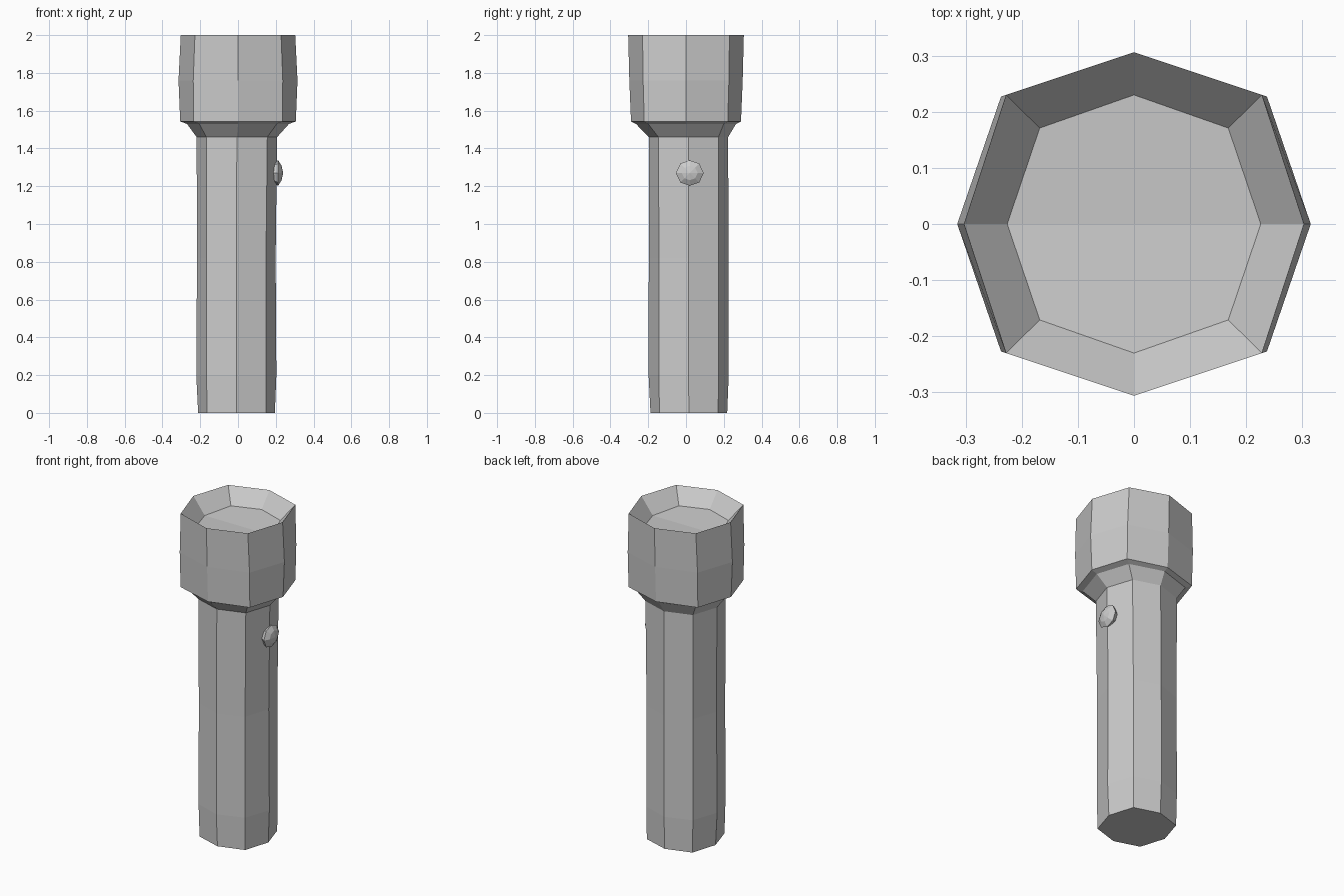
import bpy, bmesh
from mathutils import Matrix, Vector

if "Cube" in bpy.data.objects:
    bpy.data.objects.remove(bpy.data.objects["Cube"])


def octagon(z, cx, cy, ax, ay, dx, dy):
    """Eight-sided ring: ax/ay reach the axes, dx/dy the diagonals."""
    flat = [(ax, 0), (dx, dy), (0, ay), (-dx, dy),
            (-ax, 0), (-dx, -dy), (0, -ay), (dx, -dy)]
    return [Vector((cx + x, cy + y, z)) for x, y in flat]


def loft(name, rings, cap_start=False, cap_end=False, matrix=None):
    bm = bmesh.new()
    loops = [[bm.verts.new(p) for p in octagon(*r)] for r in rings]
    for a, b in zip(loops, loops[1:]):
        for i in range(8):
            j = (i + 1) % 8
            bm.faces.new((a[i], a[j], b[j], b[i]))
    if cap_start:
        bm.faces.new(loops[0][::-1])
    if cap_end == "fold":
        # floor split along the x axis, very slightly hollow
        e = loops[-1]
        e[0].co.z -= 0.01
        e[4].co.z -= 0.01
        bm.faces.new(e[0:5])
        bm.faces.new(e[4:] + e[:1])
    elif cap_end == "point":
        e = loops[-1]
        c = bm.verts.new(sum((v.co for v in e), Vector()) / 8 + Vector((0, 0, 0.008)))
        for i in range(8):
            bm.faces.new((e[i], e[(i + 1) % 8], c))
    if matrix:
        bm.transform(matrix)
    mesh = bpy.data.meshes.new(name)
    bm.to_mesh(mesh)
    bm.free()
    obj = bpy.data.objects.new(name, mesh)
    bpy.context.collection.objects.link(obj)
    return obj


# ring shared by the handle neck and the head
neck = (1.53, 0.0, 0.0, 0.27, 0.265, 0.205, 0.2)

# handle, slightly off centre, flaring out at the neck
loft("handle", [
    (0.0, -0.008, 0.015, 0.203, 0.203, 0.155, 0.155),
    (0.2, -0.009, 0.014, 0.212, 0.212, 0.158, 0.158),
    (0.82, -0.009, 0.014, 0.208, 0.211, 0.157, 0.157),
    (1.46, -0.006, 0.013, 0.213, 0.21, 0.161, 0.159),
    neck,
], cap_start=True)

# lamp head with a sunken reflector dish
loft("lamp_head", [
    neck,
    (1.543, 0.0, 0.0, 0.306, 0.291, 0.235, 0.221),
    (1.76, 0.0, 0.0, 0.315, 0.3, 0.237, 0.227),
    (2.0, 0.0, 0.0, 0.303, 0.306, 0.228, 0.23),
    (1.91, 0.0, 0.0, 0.226, 0.23, 0.168, 0.171),
], cap_end="fold")

# faceted switch button pointing to the right side
side = Matrix.Translation((0, 0.02, 1.27)) @ Matrix.Rotation(1.570796, 4, 'Y')
loft("switch_button", [
    (0.183, 0, 0, 0.055, 0.055, 0.039, 0.039),
    (0.213, 0, 0, 0.067, 0.074, 0.05, 0.05),
    (0.231, 0, 0, 0.038, 0.042, 0.028, 0.028),
], cap_start=True, cap_end="point", matrix=side)
